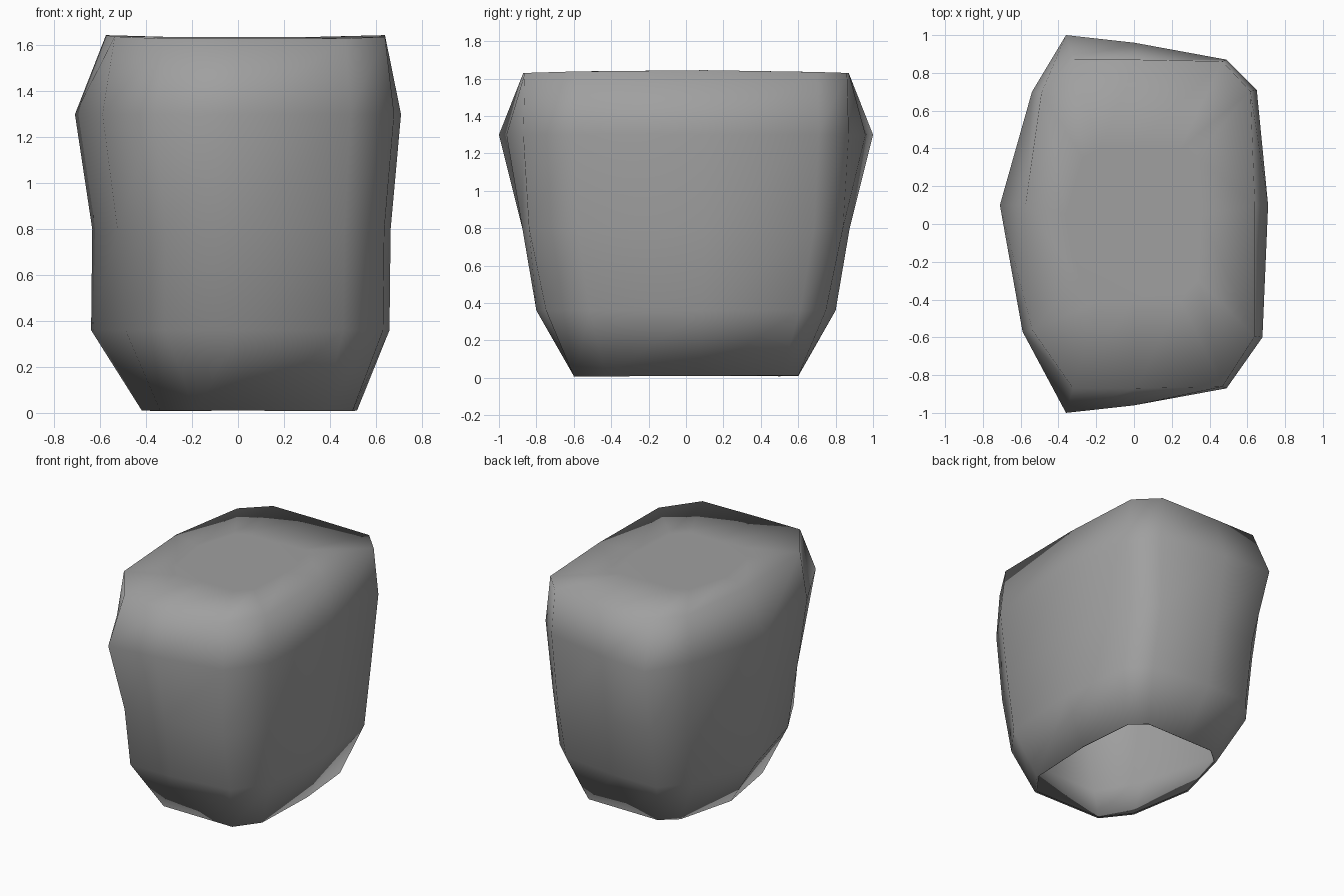
import bpy, bmesh

default_cube = bpy.data.objects.get("Cube")
if default_cube:
    bpy.data.objects.remove(default_cube, do_unlink=True)

# Plain grey stone
stone = bpy.data.materials.new("stone_grey")
stone.use_nodes = True
colour = (0.35, 0.35, 0.35, 1)
stone.diffuse_color = colour
stone.node_tree.nodes["Principled BSDF"].inputs["Base Color"].default_value = colour

# Widest outline of the boulder, seen from the top
outline = [(-.36, -1), (0, -.96), (.49, -.87), (.68, -.6), (.71, .1), (.65, .71),
           (.49, .87), (0, .96), (-.36, 1), (-.54, .7), (-.71, .1), (-.59, -.57)]


def clamp(value, low, high):
    return max(low, min(high, value))


def add_ring(mesh, height, scale_x, scale_y, limit_y, shift_x=0.0, min_x=-1, max_x=1):
    """Outline scaled, shifted and flattened against straight sides."""
    return [mesh.verts.new((clamp(x * scale_x + shift_x, min_x, max_x),
                            clamp(y * scale_y, -limit_y, limit_y), height))
            for x, y in outline]


def bridge(mesh, lower, upper):
    for i in range(len(lower)):
        j = (i + 1) % len(lower)
        mesh.faces.new((lower[i], lower[j], upper[j], upper[i]))


bm = bmesh.new()

# Rings from the open underside, with a narrow turned-in lip, to the flat top
rings = [
    add_ring(bm, .014, .645, .7, .59, shift_x=.05),
    add_ring(bm, .01, .66, .715, .6, shift_x=.05),
    add_ring(bm, .36, .915, .86, .8, shift_x=.01),
    add_ring(bm, .8, .915, .965, .875, shift_x=.015),
    add_ring(bm, 1.3, 1, 1, 1),
    add_ring(bm, 1.645, .93, .99, .87, shift_x=.012, min_x=-.575, max_x=.64),
    add_ring(bm, 1.637, .5, .5, .4),
]
for lower, upper in zip(rings, rings[1:]):
    bridge(bm, lower, upper)
bm.faces.new(rings[-1])

# Uneven foot, hollowed front corner and drooping ends of the top
for ring in (rings[0], rings[1]):
    for vert in ring:
        vert.co.z += .01 * vert.co.y * vert.co.x
rings[2][-1].co.x += .04
for vert in rings[5]:
    vert.co.z -= .02 * vert.co.y ** 2

bm.normal_update()
mesh = bpy.data.meshes.new("boulder")
bm.to_mesh(mesh)
bm.free()
mesh.materials.append(stone)
mesh.shade_smooth()
boulder = bpy.data.objects.new("boulder", mesh)
bpy.context.collection.objects.link(boulder)
